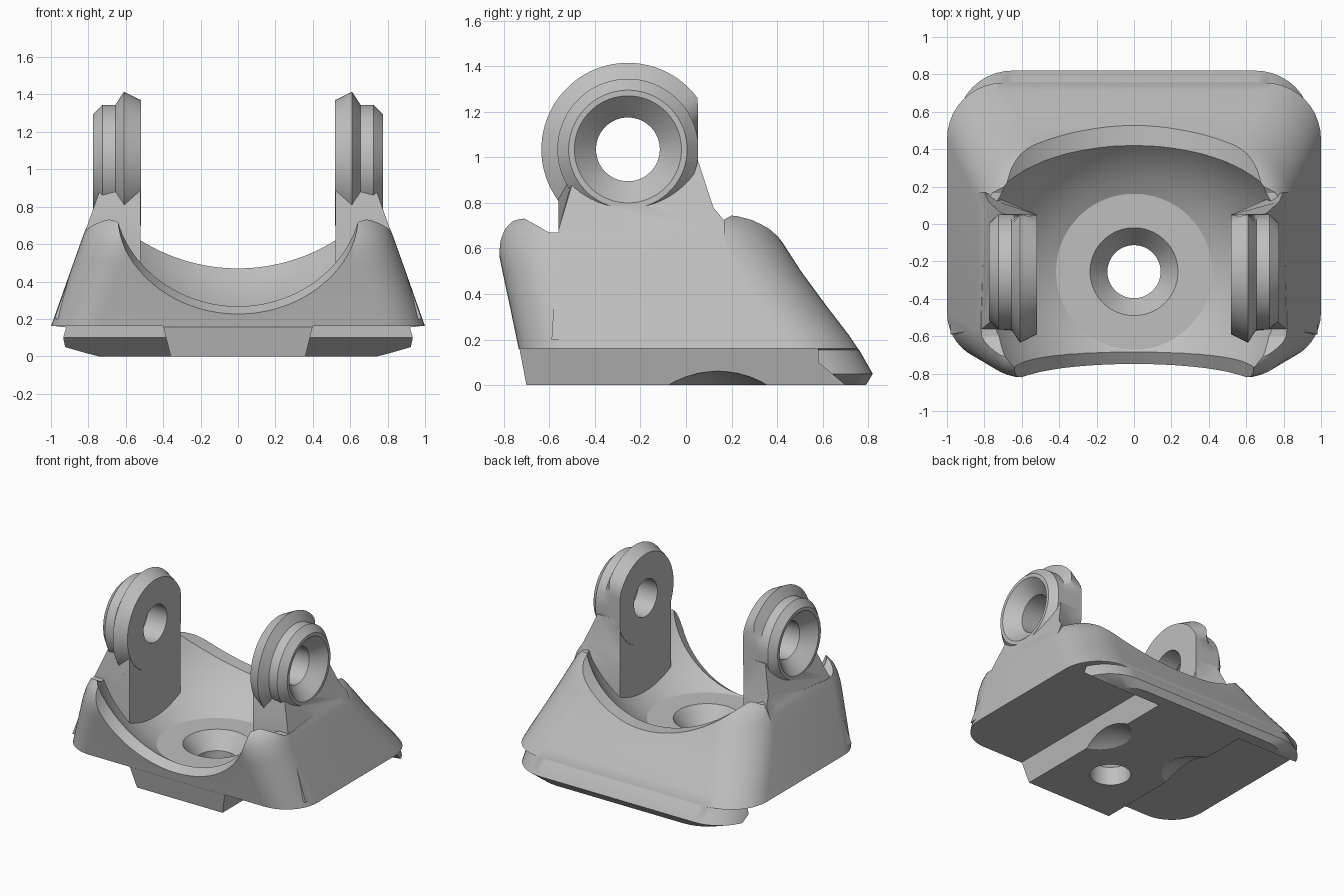
import bpy, bmesh, math
from mathutils import Vector

AXIS_Y, AXIS_Z = -0.255, 1.035      # pivot of the lugs and centre of the bowl

if "Cube" in bpy.data.objects:
    bpy.data.objects.remove(bpy.data.objects["Cube"], do_unlink=True)

grey = bpy.data.materials.new("plain grey")
grey.use_nodes = True
grey.diffuse_color = (0.52, 0.52, 0.52, 1)
grey.node_tree.nodes["Principled BSDF"].inputs["Base Color"].default_value = grey.diffuse_color


def loft(name, rings):
    """Closed solid through rings that share one point count."""
    bm = bmesh.new()
    loops = [[bm.verts.new(p) for p in ring] for ring in rings]
    n = len(loops[0])
    for a, b in zip(loops, loops[1:]):
        for i in range(n):
            j = (i + 1) % n
            bm.faces.new((a[i], a[j], b[j], b[i]))
    bm.faces.new(loops[0][::-1])
    bm.faces.new(loops[-1])
    bmesh.ops.recalc_face_normals(bm, faces=bm.faces)
    mesh = bpy.data.meshes.new(name)
    bm.to_mesh(mesh)
    bm.free()
    mesh.materials.append(grey)
    obj = bpy.data.objects.new(name, mesh)
    bpy.context.collection.objects.link(obj)
    return obj


def lathe(name, place, stations, n=64):
    """Solid of revolution; place maps (distance, u, v) to a point."""
    turns = [math.tau * (i + 0.5) / n for i in range(n)]
    return loft(name, [[place(t, r * math.cos(a), r * math.sin(a)) for a in turns]
                       for t, r in stations])


def combine(target, tool, operation):
    bpy.context.view_layer.objects.active = target
    mod = target.modifiers.new("combine", "BOOLEAN")
    mod.operation, mod.solver, mod.object = operation, "EXACT", tool
    bpy.ops.object.modifier_apply(modifier=mod.name)
    bpy.data.objects.remove(tool, do_unlink=True)


def cut(target, tool):
    combine(target, tool, "DIFFERENCE")


def rounded_outline(z, half, front, back, front_r=0.26, back_r=0.3, n=10):
    corners = [(half - back_r, back - back_r, back_r, 0), (back_r - half, back - back_r, back_r, 1),
               (front_r - half, front + front_r, front_r, 2), (half - front_r, front + front_r, front_r, 3)]
    return [(x + r * math.cos(a), y + r * math.sin(a), z)
            for x, y, r, q in corners
            for a in [(q + i / n) * math.pi / 2 for i in range(n + 1)]]


def side_wall(z):
    return 1 - 0.353 * (z - 0.16)


# Tapered body: height, half width, front, back
sections = [(0, 0.83, -0.70, 0.79), (0.05, 0.95, -0.71, 0.82), (0.155, 0.945, -0.73, 0.76),
            (0.16, 1.0, -0.735, 0.755), (0.22, 0.979, -0.747, 0.715), (0.35, 0.933, -0.774, 0.615),
            (0.5, 0.88, -0.806, 0.505), (0.57, 0.855, -0.82, 0.46), (0.64, 0.83, -0.82, 0.415),
            (0.69, 0.81, -0.807, 0.38), (0.725, 0.785, -0.785, 0.345), (0.745, 0.76, -0.755, 0.31),
            (0.755, 0.73, -0.72, 0.27)]
body = loft("bracket", [rounded_outline(*s) for s in sections])

# Undercut on both sides, leaving the keel and the rear lip
under = [(-1.5, -0.1), (-1.5, 0.161), (0.58, 0.161), (0.58, 0.1), (0.70, 0), (0.82, -0.1)]
for s in (-1, 1):
    cut(body, loft("undercut", [[(s * (0.36 + 0.25 * z), y, z) for y, z in under],
                                [(s * 1.4, y, z) for y, z in under]]))

# Dips between the horns and the lugs
dips = [(-0.77, 0.9), (-0.77, 0.75), (-0.72, 0.737), (-0.68, 0.715), (-0.6, 0.67), (-0.5, 0.67),
        (0.1, 0.725), (0.165, 0.725), (0.2, 0.745), (0.26, 0.76), (0.26, 0.9)]
cut(body, loft("dips", [[(x, y, z) for y, z in dips] for x in (-1.3, 1.3)]))

# Scooped front and rear edges
cut(body, lathe("front_scoop", lambda t, u, v: (u, t, 0.93 + v + 0.64 * (t + 0.68)),
                [(-1.1, 0.66), (-0.4, 0.66)], 96))
cut(body, lathe("rear_scoop", lambda t, u, v: (u, t, 1.45 + v),
                [(0.05, 0.98), (1.3, 0.98)], 128))

# Round bowl with a flat floor
bowl_r, floor_z = 0.88, 0.26
low = math.asin((floor_z - AXIS_Z) / bowl_r)
angles = [low + (1.45 - low) * i / 32 for i in range(33)]
cut(body, lathe("bowl", lambda t, u, v: (u, AXIS_Y + v, t),
                [(AXIS_Z + bowl_r * math.sin(a), bowl_r * math.cos(a)) for a in angles], 96))

# Lug columns and flanged discs
inner = [(-0.56, 0.2), (0.05, 0.2), (0.05, 0.6), (0.05, 0.7), (0.05, 0.98),
         (-0.55, 0.98), (-0.56, 0.88), (-0.56, 0.68)]
outer = [(-0.59, 0.2), (0.17, 0.2), (0.17, 0.72), (0.12, 0.78), (0.055, 0.98),
         (-0.47, 0.98), (-0.5, 0.88), (-0.56, 0.68)]
flange = [(0.518, 0.335), (0.61, 0.38), (0.655, 0.31), (0.725, 0.31), (0.775, 0.26)]
bore = [(0.4, 0.14), (0.68, 0.14), (0.775, 0.235), (0.85, 0.31)]
for s in (-1, 1):
    combine(body, loft("lug_column", [[(s * 0.52, y, z) for y, z in inner],
                                      [(s * (side_wall(z) - 0.004), y, z) for y, z in outer]]), "UNION")
    combine(body, lathe("lug_disc", lambda t, u, v: (s * t, min(AXIS_Y + u, 0.052), AXIS_Z + v),
                        flange), "UNION")
    cut(body, lathe("lug_bore", lambda t, u, v: (s * t, AXIS_Y + u, AXIS_Z + v), bore))

# Countersunk hole through the floor
cut(body, lathe("floor_hole", lambda t, u, v: (u, AXIS_Y + v, t),
                [(-0.2, 0.142), (0.14, 0.142), (floor_z, 0.235), (0.3, 0.266)]))

# Shallow reliefs along the keel edges
relief_r = 0.435
steps = [-1.45 + 2.9 * i / 24 for i in range(25)]
for s in (-1, 1):
    cut(body, lathe("keel_relief", lambda t, u, v: (s * 0.43 + u, 0.14 + v, t),
                    [(-0.37 + relief_r * math.sin(a), relief_r * math.cos(a)) for a in steps]))

# Smooth curves with crisp edges
bpy.ops.object.select_all(action="DESELECT")
body.select_set(True)
bpy.context.view_layer.objects.active = body
bpy.ops.object.shade_smooth_by_angle(angle=math.radians(28))
